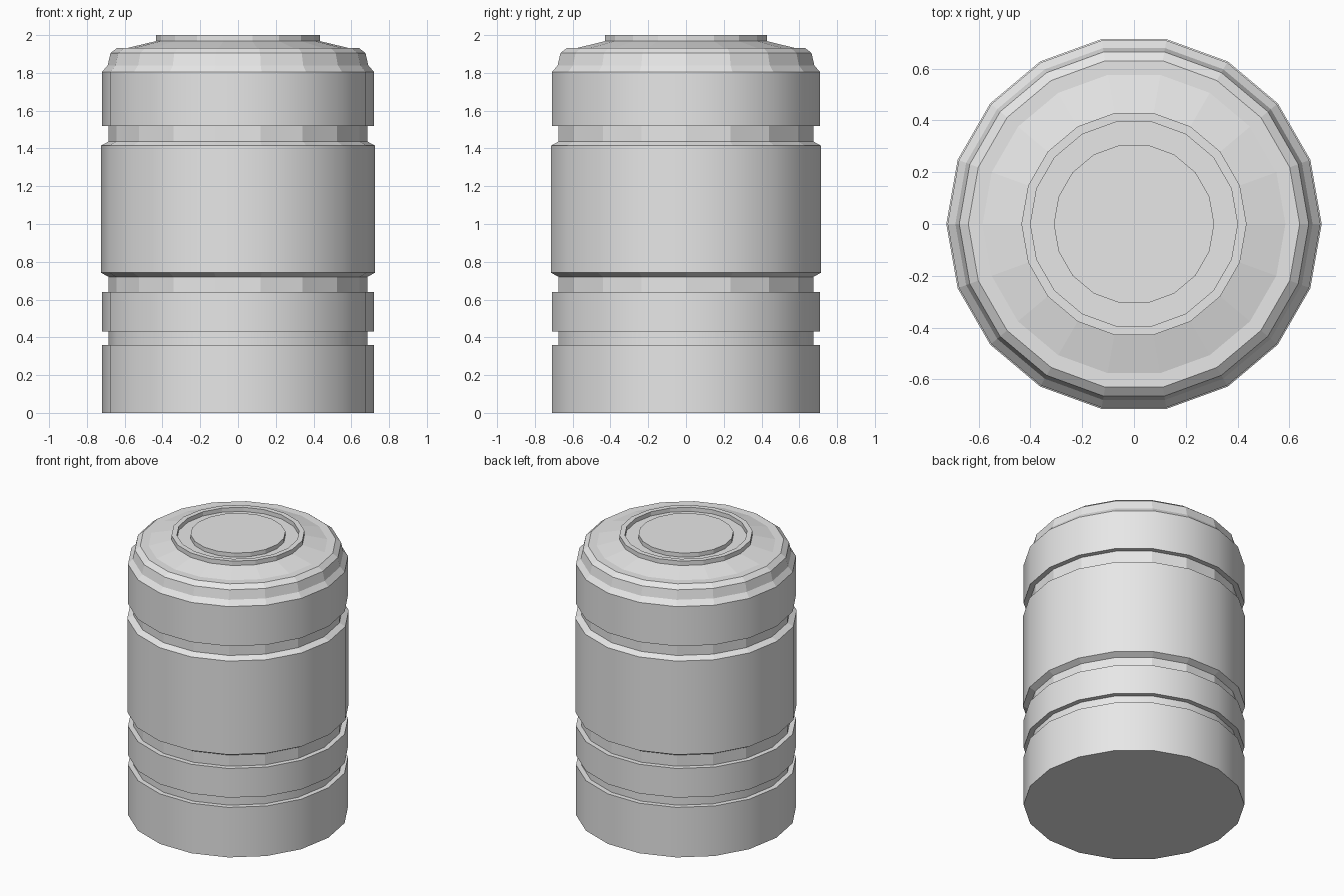
import bpy, bmesh
from math import cos, sin, tau

cube = bpy.data.objects.get("Cube")
if cube:
    bpy.data.objects.remove(cube, do_unlink=True)

SIDES = 18
OUTER, GROOVE, BAND = 0.72, 0.685, 0.725

grey = bpy.data.materials.new("light grey metal")
grey.use_nodes = True
grey.diffuse_color = (0.8, 0.8, 0.8, 1)
grey.node_tree.nodes["Principled BSDF"].inputs["Base Color"].default_value = (0.8, 0.8, 0.8, 1)


def lathe(name, profile, smooth=False):
    """Revolve (radius, height) points, listed from the bottom up the outside."""
    bm = bmesh.new()
    rings = []
    for r, z in profile:
        if r == 0:
            rings.append([bm.verts.new((0, 0, z))])
        else:
            rings.append([bm.verts.new((r * cos(tau * i / SIDES), r * sin(tau * i / SIDES), z))
                          for i in range(SIDES)])
    for low, high in zip(rings, rings[1:]):
        if len(low) == 1:
            bm.faces.new(high[::-1])
        elif len(high) == 1:
            bm.faces.new(low)
        else:
            for i in range(SIDES):
                j = (i + 1) % SIDES
                bm.faces.new((low[i], low[j], high[j], high[i]))
    # discs use one face each, so their centre points are not needed
    bmesh.ops.delete(bm, geom=[v for v in bm.verts if not v.link_faces], context='VERTS')
    for face in bm.faces:
        face.smooth = smooth
    # keep every ring edge crisp
    for edge in bm.edges:
        a, b = edge.verts
        if abs(a.co.z - b.co.z) < 1e-5:
            edge.smooth = False
    mesh = bpy.data.meshes.new(name)
    bm.to_mesh(mesh)
    bm.free()
    mesh.materials.append(grey)
    obj = bpy.data.objects.new(name, mesh)
    bpy.context.collection.objects.link(obj)
    return obj


# Rounded lower wall with its narrow groove
lathe("lower_body", [(0, 0), (OUTER, 0), (OUTER, 0.36), (GROOVE, 0.36), (GROOVE, 0.43),
                     (OUTER, 0.43), (OUTER, 0.64), (GROOVE, 0.64)], smooth=True)

# Faceted groove and chamfer below the wide band
lathe("lower_groove", [(GROOVE, 0.64), (GROOVE, 0.72), (BAND, 0.742)])

# Wide smooth band
lathe("middle_band", [(BAND, 0.742), (BAND, 1.415)], smooth=True)

# Faceted groove and chamfer above the wide band
lathe("upper_groove", [(BAND, 1.415), (GROOVE, 1.437), (GROOVE, 1.52)])

# Rounded upper wall
lathe("upper_body", [(GROOVE, 1.52), (OUTER, 1.52), (OUTER, 1.805)], smooth=True)

# Faceted stepped shoulder and sloping lid
lathe("shoulder", [(OUTER, 1.805), (0.69, 1.84), (0.675, 1.905), (0.64, 1.932),
                   (0.585, 1.932), (0.435, 1.968)])

# Raised rim, ring channel and centre disc
lathe("top_cap", [(0.435, 1.968), (0.435, 2.0), (0.4, 2.0), (0.4, 1.97),
                  (0.31, 1.97), (0.31, 2.0), (0, 2.0)])
